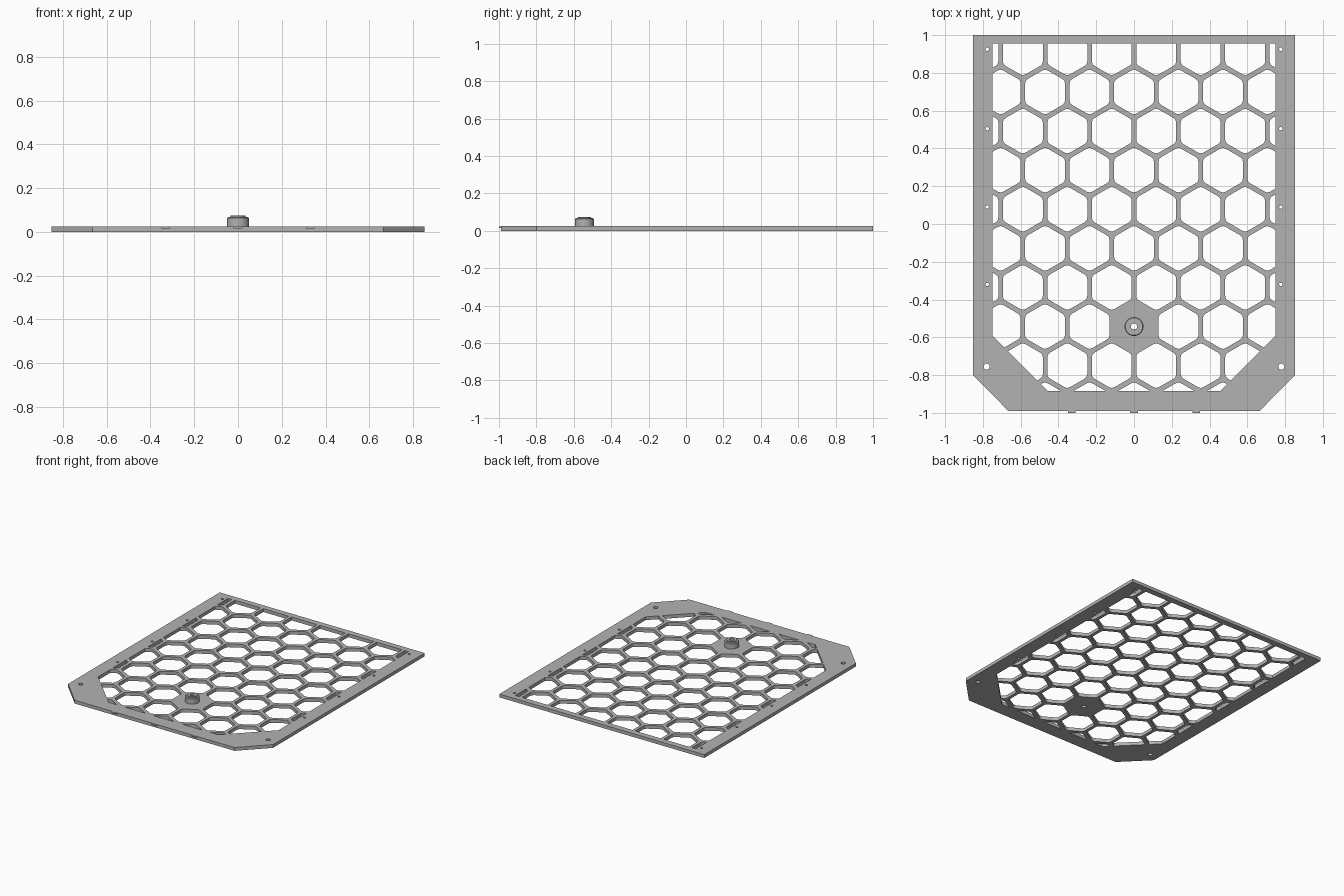
import bpy, bmesh, math
from mathutils import Vector

cube = bpy.data.objects.get("Cube")
if cube:
    bpy.data.objects.remove(cube, do_unlink=True)

THICK = 0.025
PITCH, ROW = 0.2354, 0.207      # honeycomb spacing
HEX_R = 0.122                   # corner radius of one opening
BOSS = Vector((0, -0.543))

grey = bpy.data.materials.new("light grey")
grey.use_nodes = True
colour = (0.45, 0.45, 0.45, 1)
grey.diffuse_color = colour
grey.node_tree.nodes["Principled BSDF"].inputs["Base Color"].default_value = colour


def mirrored(half):
    """Closed symmetric outline from its +x half, listed bottom to top."""
    return [Vector(p) for p in half] + [Vector((-x, y)) for x, y in reversed(half)]


def circle(centre, r, n=24):
    return [Vector(centre) + r * Vector((math.cos(a), math.sin(a)))
            for a in (2 * math.pi * i / n for i in range(n))]


def rounded_hexagon(centre, r, cut=0.016):
    corners = [centre + r * Vector((math.sin(i * math.pi / 3), -math.cos(i * math.pi / 3)))
               for i in range(6)]
    pts = []
    for i, c in enumerate(corners):
        a = c + (corners[i - 1] - c).normalized() * cut
        b = c + (corners[(i + 1) % 6] - c).normalized() * cut
        pts += [a, (a + b) / 4 + c / 2, b]
    return pts


def clip(poly, window):
    """Keep the part of a polygon inside a convex counter-clockwise window."""
    for i, b in enumerate(window):
        a = window[i - 1]
        edge = b - a
        side = lambda p: edge.x * (p.y - a.y) - edge.y * (p.x - a.x)
        result = []
        for j, q in enumerate(poly):
            p = poly[j - 1]
            sp, sq = side(p), side(q)
            if (sp > 0) != (sq > 0):
                result.append(p.lerp(q, sp / (sp - sq)))
            if sq > 0:
                result.append(q)
        poly = result
    return poly


def area(poly):
    return abs(sum(poly[i - 1].cross(p) for i, p in enumerate(poly))) / 2


def add_mesh(name, bm):
    bmesh.ops.recalc_face_normals(bm, faces=bm.faces)
    mesh = bpy.data.meshes.new(name)
    bm.to_mesh(mesh)
    bm.free()
    mesh.materials.append(grey)
    obj = bpy.data.objects.new(name, mesh)
    bpy.context.collection.objects.link(obj)
    return obj


# Plate outline and the window that holds the honeycomb
outline = mirrored([(0.665, -0.99), (0.852, -0.8), (0.852, 1.0)])
window = mirrored([(0.455, -0.885), (0.75, -0.59), (0.75, 0.955)])
loops = [outline]

# Honeycomb openings, leaving one solid cell under the boss
for k in range(-2, 9):
    for i in range(-4, 5):
        centre = BOSS + Vector(((i + 0.5 * (k % 2)) * PITCH, k * ROW))
        if k == 0 and i == 0:
            continue
        cell = clip(rounded_hexagon(centre, HEX_R), window)
        if len(cell) > 2 and area(cell) > 0.0001:
            loops.append(cell)

# Screw holes
loops.append(circle(BOSS, 0.017))
for s in (-1, 1):
    loops.append(circle((s * 0.78, -0.755), 0.016))
    loops += [circle((s * 0.777, y), 0.009, 16) for y in (0.925, 0.505, 0.09, -0.32)]

# Fill the loops as a flat extruded curve, then turn it into a mesh
curve = bpy.data.curves.new("plate_profile", "CURVE")
curve.dimensions = "2D"
curve.fill_mode = "BOTH"
curve.extrude = THICK / 2
for loop in loops:
    spline = curve.splines.new("POLY")
    spline.points.add(len(loop) - 1)
    for point, p in zip(spline.points, loop):
        point.co = (p.x, p.y, 0, 1)
    spline.use_cyclic_u = True
helper = bpy.data.objects.new("plate_profile", curve)
bpy.context.collection.objects.link(helper)
filled = helper.evaluated_get(bpy.context.evaluated_depsgraph_get()).to_mesh()
bm = bmesh.new()
bm.from_mesh(filled)
bpy.data.objects.remove(helper, do_unlink=True)
bmesh.ops.remove_doubles(bm, verts=bm.verts, dist=0.00005)
bmesh.ops.translate(bm, verts=bm.verts, vec=(0, 0, THICK / 2))
for f in bm.faces:
    f.smooth = False
add_mesh("honeycomb_plate", bm)

# Hollow stepped boss, turned around its axis
profile = [(0.017, THICK), (0.05, THICK), (0.05, 0.063), (0.046, 0.068),
           (0.035, 0.068), (0.035, 0.075), (0.017, 0.075)]
bm = bmesh.new()
ring = [bm.verts.new((r, 0, z)) for r, z in profile]
edges = [bm.edges.new((ring[i - 1], v)) for i, v in enumerate(ring)]
bmesh.ops.spin(bm, geom=ring + edges, cent=(0, 0, 0), axis=(0, 0, 1),
               angle=2 * math.pi, steps=32, use_merge=True)
bmesh.ops.remove_doubles(bm, verts=bm.verts, dist=0.00005)
boss = add_mesh("boss", bm)
boss.location = (BOSS.x, BOSS.y, 0)
bpy.context.view_layer.objects.active = boss
boss.select_set(True)
bpy.ops.object.shade_smooth_by_angle(angle=math.radians(30))
boss.select_set(False)

# Small tabs along the front edge
for name, x in (("right", -0.33), ("middle", 0), ("left", 0.33)):
    bm = bmesh.new()
    bmesh.ops.create_cube(bm, size=1)
    bmesh.ops.scale(bm, verts=bm.verts, vec=(0.04, 0.012, 0.008))
    bmesh.ops.translate(bm, verts=bm.verts, vec=(x, -0.994, THICK - 0.005))
    add_mesh("front_tab_" + name, bm)
